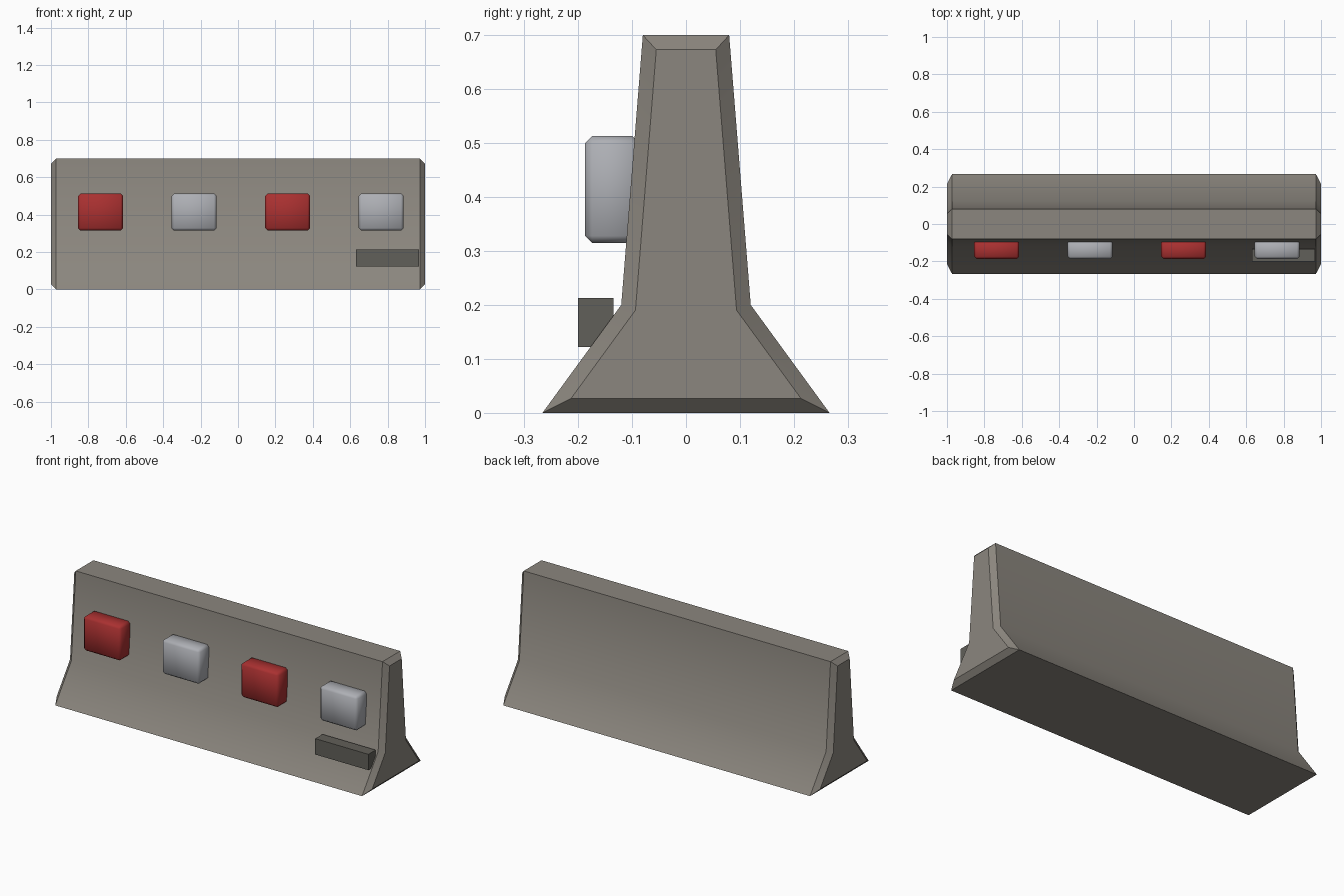
import bpy, bmesh, math
from mathutils import Vector

if "Cube" in bpy.data.objects:
    bpy.data.objects.remove(bpy.data.objects["Cube"])


def material(name, rgb):
    m = bpy.data.materials.new(name)
    m.diffuse_color = (*rgb, 1)
    m.use_nodes = True
    m.node_tree.nodes["Principled BSDF"].inputs["Base Color"].default_value = m.diffuse_color
    return m


def finish(name, bm, mat, angle=None):
    bmesh.ops.recalc_face_normals(bm, faces=bm.faces)
    me = bpy.data.meshes.new(name)
    bm.to_mesh(me)
    bm.free()
    me.materials.append(mat)
    if angle:
        me.shade_smooth()
        me.set_sharp_from_angle(angle=math.radians(angle))
    ob = bpy.data.objects.new(name, me)
    bpy.context.collection.objects.link(ob)
    return ob


def box(name, lo, hi, mat, bevel=0, angle=None):
    lo, hi = Vector(lo), Vector(hi)
    bm = bmesh.new()
    bmesh.ops.create_cube(bm, size=1)
    for v in bm.verts:
        v.co = (lo + hi) / 2 + v.co * (hi - lo)
    if bevel:
        bmesh.ops.bevel(bm, geom=bm.edges[:], offset=bevel, segments=1,
                        profile=0.5, affect='EDGES')
    return finish(name, bm, mat, angle)


concrete = material("concrete", (0.26, 0.24, 0.21))
dark = material("dark_concrete", (0.12, 0.115, 0.10))
red = material("red_reflector", (0.40, 0.03, 0.03))
white = material("white_reflector", (0.42, 0.43, 0.46))

# Barrier body: flared profile extruded along x, end edges chamfered
half = [(0.266, 0), (0.12, 0.2), (0.08, 0.7)]
profile = half + [(-y, z) for y, z in reversed(half)]
bm = bmesh.new()
cap = bm.faces.new([bm.verts.new((-1, y, z)) for y, z in profile])
ext = bmesh.ops.extrude_face_region(bm, geom=[cap], use_keep_orig=True)
bmesh.ops.translate(bm, vec=(2, 0, 0),
                    verts=[g for g in ext["geom"] if isinstance(g, bmesh.types.BMVert)])
bmesh.ops.recalc_face_normals(bm, faces=bm.faces)
rims = [e for e in bm.edges if abs(e.verts[0].co.x - e.verts[1].co.x) < 0.01]
bmesh.ops.bevel(bm, geom=rims, offset=0.027, segments=1, profile=0.5, affect='EDGES')
finish("barrier_body", bm, concrete, 35)

# Row of alternating reflectors on the front
for i in range(4):
    x = -0.735 + 0.5 * i
    box(f"reflector_{i + 1}", (x - 0.12, -0.187, 0.315), (x + 0.12, -0.087, 0.513),
        white if i % 2 else red, 0.013, 50)

# Small plate block on the lower slope
box("marker_block", (0.63, -0.2, 0.122), (0.967, -0.134, 0.213), dark)
